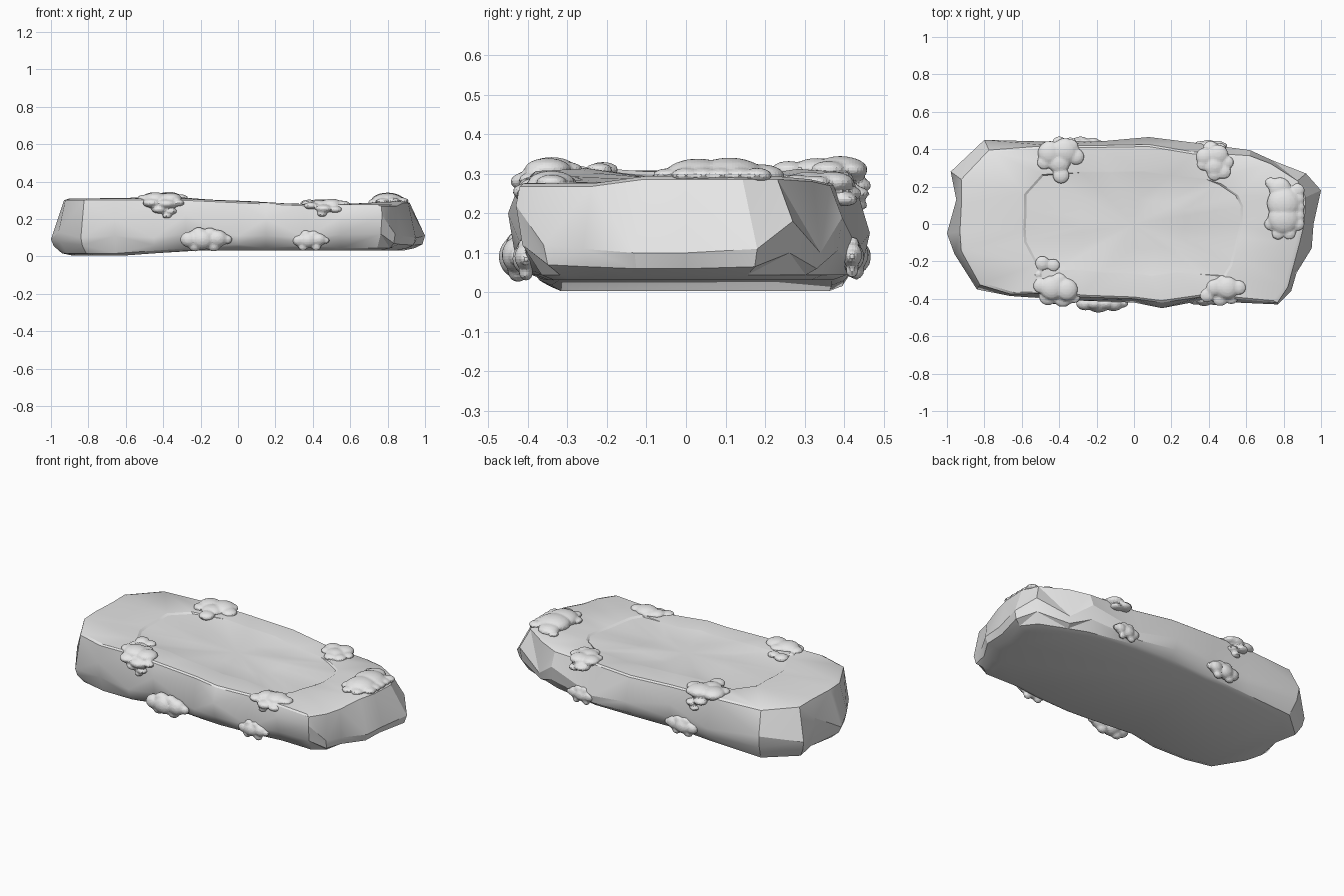
import bpy, bmesh, math, random
from mathutils import Vector, noise

random.seed(4)
stone = bpy.data.materials.new("pale grey stone")
stone.diffuse_color = (0.8, 0.8, 0.8, 1)


def top_z(x, y):
    """Height of the walking surface: higher on the left, lower on the right."""
    t = min(max((x + 0.3) / 0.7, 0), 1)
    z = 0.308 - 0.032 * t
    if x > 0.6 and y > -0.2:
        z += 0.018 * min((x - 0.6) / 0.2, 1)
    return z


def bottom_z(x):
    return 0.004 + 0.028 * min(max((x + 0.65) / 0.4, 0), 1)


def inward(x, y):
    """Unit direction from an outline point towards the slab's middle line."""
    core = Vector((max(-0.6, min(0.6, x)), 0))
    return (core - Vector((x, y))).normalized()


def finish(obj, angle):
    obj.data.materials.append(stone)
    bpy.ops.object.select_all(action='DESELECT')
    obj.select_set(True)
    bpy.context.view_layer.objects.active = obj
    bpy.ops.object.shade_smooth_by_angle(angle=math.radians(angle))


# Slab outline: x, y, height of widest point, inset at top, inset at bottom
OUTLINE = [
    (-0.84, -0.35, 0.10, 0.03, 0.05), (-0.66, -0.385, 0.20, 0.01, 0.04),
    (-0.45, -0.40, 0.10, 0.03, 0.03), (-0.28, -0.41, 0.22, 0.02, 0.06),
    (0.0, -0.42, 0.11, 0.02, 0.04), (0.15, -0.45, 0.20, 0.03, 0.06),
    (0.36, -0.41, 0.10, 0.02, 0.03), (0.55, -0.42, 0.21, 0.02, 0.06),
    (0.77, -0.43, 0.22, 0.01, 0.07), (0.84, -0.36, 0.12, 0.03, 0.05),
    (0.87, -0.26, 0.11, 0.03, 0.06), (0.95, -0.13, 0.10, 0.07, 0.05),
    (0.96, 0.0, 0.10, 0.05, 0.07), (1.0, 0.18, 0.11, 0.09, 0.06),
    (0.92, 0.27, 0.18, 0.06, 0.05), (0.74, 0.34, 0.10, 0.02, 0.04),
    (0.62, 0.395, 0.19, 0.03, 0.05), (0.32, 0.435, 0.11, 0.05, 0.03),
    (0.08, 0.465, 0.15, 0.04, 0.06), (-0.2, 0.44, 0.20, 0.02, 0.04),
    (-0.45, 0.44, 0.12, 0.02, 0.04), (-0.80, 0.45, 0.17, 0.06, 0.06),
    (-0.98, 0.28, 0.12, 0.07, 0.05), (-0.95, 0.13, 0.20, 0.03, 0.04),
    (-1.0, -0.05, 0.09, 0.07, 0.06), (-0.96, -0.16, 0.13, 0.04, 0.05),
]


def build_slab():
    bm = bmesh.new()
    rings = [[] for _ in range(9)]
    for x, y, mz, ti, bi in OUTLINE:
        d = inward(x, y)
        p = Vector((x, y))
        b, t = p + d * bi, p + d * ti
        zt = top_z(*t)
        low = p + d * bi * 0.25
        rings[0].append(bm.verts.new((b.x * 0.94, b.y * 0.92, bottom_z(x))))
        rings[1].append(bm.verts.new((b.x, b.y, bottom_z(x) + 0.012)))
        rings[2].append(bm.verts.new((low.x, low.y, mz * 0.5 + 0.01)))
        rings[3].append(bm.verts.new((x, y, mz)))
        rings[4].append(bm.verts.new((t.x, t.y, zt - 0.008)))
        # softened rim, then the top with shallow cracks towards both ends
        for k, s, dip in ((5, 0.975, 0), (6, 0.67, 0), (7, 0.655, 0.008), (8, 0.32, 0.01)):
            q = t * s
            if k > 5:
                q.x *= 0.95
            n = noise.noise(Vector((q.x * 4, q.y * 6, 2))) * 0.012 if k > 5 else 0
            if k == 7 and abs(q.x) < 0.42:
                dip = 0.001
            rings[k].append(bm.verts.new((q.x, q.y, top_z(q.x, q.y) + n - dip)))
    count = len(OUTLINE)
    for a, b in zip(rings, rings[1:]):
        for i in range(count):
            j = (i + 1) % count
            quad = (a[i], a[j], b[j], b[i])
            if i % 2:
                bm.faces.new((quad[0], quad[1], quad[2]))
                bm.faces.new((quad[0], quad[2], quad[3]))
            else:
                bm.faces.new((quad[0], quad[1], quad[3]))
                bm.faces.new((quad[1], quad[2], quad[3]))
    bm.faces.new(rings[0][::-1])
    centre = bm.verts.new((0, 0, top_z(0, 0) - 0.006))
    for i in range(count):
        bm.faces.new((rings[-1][i], rings[-1][(i + 1) % count], centre))
    bmesh.ops.recalc_face_normals(bm, faces=bm.faces)
    mesh = bpy.data.meshes.new("stone_slab")
    bm.to_mesh(mesh)
    bm.free()
    obj = bpy.data.objects.new("stone_slab", mesh)
    bpy.context.collection.objects.link(obj)
    finish(obj, 26)


def clump(name, lobes, squash=(1, 1, 1)):
    """Moss clump: overlapping squashed balls fused into one soft lump."""
    bm = bmesh.new()
    for x, y, z, r in lobes:
        made = bmesh.ops.create_icosphere(bm, subdivisions=3, radius=r)
        for v in made["verts"]:
            v.co = Vector(a * s for a, s in zip(v.co, squash)) + Vector((x, y, z))
    mesh = bpy.data.meshes.new(name)
    bm.to_mesh(mesh)
    bm.free()
    obj = bpy.data.objects.new(name, mesh)
    bpy.context.collection.objects.link(obj)
    fuse = obj.modifiers.new("fuse", 'REMESH')
    fuse.mode = 'VOXEL'
    fuse.voxel_size = 0.008
    soften = obj.modifiers.new("soften", 'SMOOTH')
    soften.iterations = 3
    finish(obj, 60)


def top_clump(name, lobes, drips=()):
    balls = [(x, y, top_z(x, y) + 0.002, r) for x, y, r in lobes]
    clump(name, balls + list(drips), (1, 1, 0.5))


def side_clump(name, cx, y, z, half):
    """Lump on a long side: big middle with smaller lobes around it."""
    s = half / 0.14
    lobes = [(cx + dx * s, y, z + dz, r * s) for dx, dz, r in (
        (-0.02, 0.0, 0.065), (-0.09, 0.0, 0.05), (0.06, 0.005, 0.055), (0.11, 0.0, 0.03),
        (-0.04, 0.03, 0.042), (0.02, 0.03, 0.04), (-0.06, -0.035, 0.035), (0.04, -0.035, 0.035))]
    clump(name, lobes, (1, 0.75, 0.85))


build_slab()

top_clump("moss_back_left",
          [(-0.45, 0.38, 0.065), (-0.37, 0.39, 0.07), (-0.31, 0.36, 0.045), (-0.40, 0.33, 0.06),
           (-0.48, 0.33, 0.04), (-0.39, 0.26, 0.045), (-0.34, 0.41, 0.045)],
          [(-0.40, 0.43, 0.27, 0.04), (-0.34, 0.43, 0.25, 0.035), (-0.36, 0.43, 0.22, 0.03)])
top_clump("moss_front_left",
          [(-0.50, -0.33, 0.04), (-0.44, -0.34, 0.065), (-0.36, -0.35, 0.06), (-0.40, -0.30, 0.04),
           (-0.49, -0.21, 0.04), (-0.43, -0.22, 0.035), (-0.51, -0.27, 0.022)],
          [(-0.46, -0.385, 0.285, 0.05), (-0.38, -0.39, 0.28, 0.055), (-0.32, -0.39, 0.285, 0.035),
           (-0.42, -0.39, 0.25, 0.042), (-0.36, -0.395, 0.24, 0.035), (-0.38, -0.40, 0.215, 0.025)])
top_clump("moss_back_right",
          [(0.38, 0.36, 0.05), (0.45, 0.37, 0.055), (0.50, 0.33, 0.035), (0.43, 0.31, 0.055),
           (0.37, 0.32, 0.035), (0.43, 0.27, 0.04), (0.48, 0.28, 0.04)],
          [(0.41, 0.40, 0.25, 0.045), (0.46, 0.40, 0.235, 0.035)])
top_clump("moss_front_right",
          [(0.43, -0.34, 0.045), (0.50, -0.34, 0.06), (0.56, -0.34, 0.04), (0.47, -0.31, 0.035)],
          [(0.39, -0.38, 0.27, 0.04), (0.46, -0.395, 0.255, 0.045), (0.52, -0.39, 0.25, 0.04),
           (0.45, -0.40, 0.225, 0.028)])
# Right end cushion: a ring of small lobes round a broad middle
top_clump("moss_right_end",
          [(0.80, 0.03, 0.085), (0.80, 0.11, 0.09), (0.78, 0.19, 0.06), (0.73, 0.00, 0.035),
           (0.77, -0.05, 0.035), (0.83, -0.05, 0.035), (0.73, 0.22, 0.03)]
          + [(0.875, 0.0 + 0.045 * i, 0.038) for i in range(5)])

side_clump("moss_front_side_left", -0.17, -0.425, 0.09, 0.14)
side_clump("moss_front_side_right", 0.39, -0.405, 0.085, 0.10)
side_clump("moss_back_side_left", -0.27, 0.43, 0.09, 0.11)
side_clump("moss_back_side_right", 0.41, 0.42, 0.09, 0.09)
